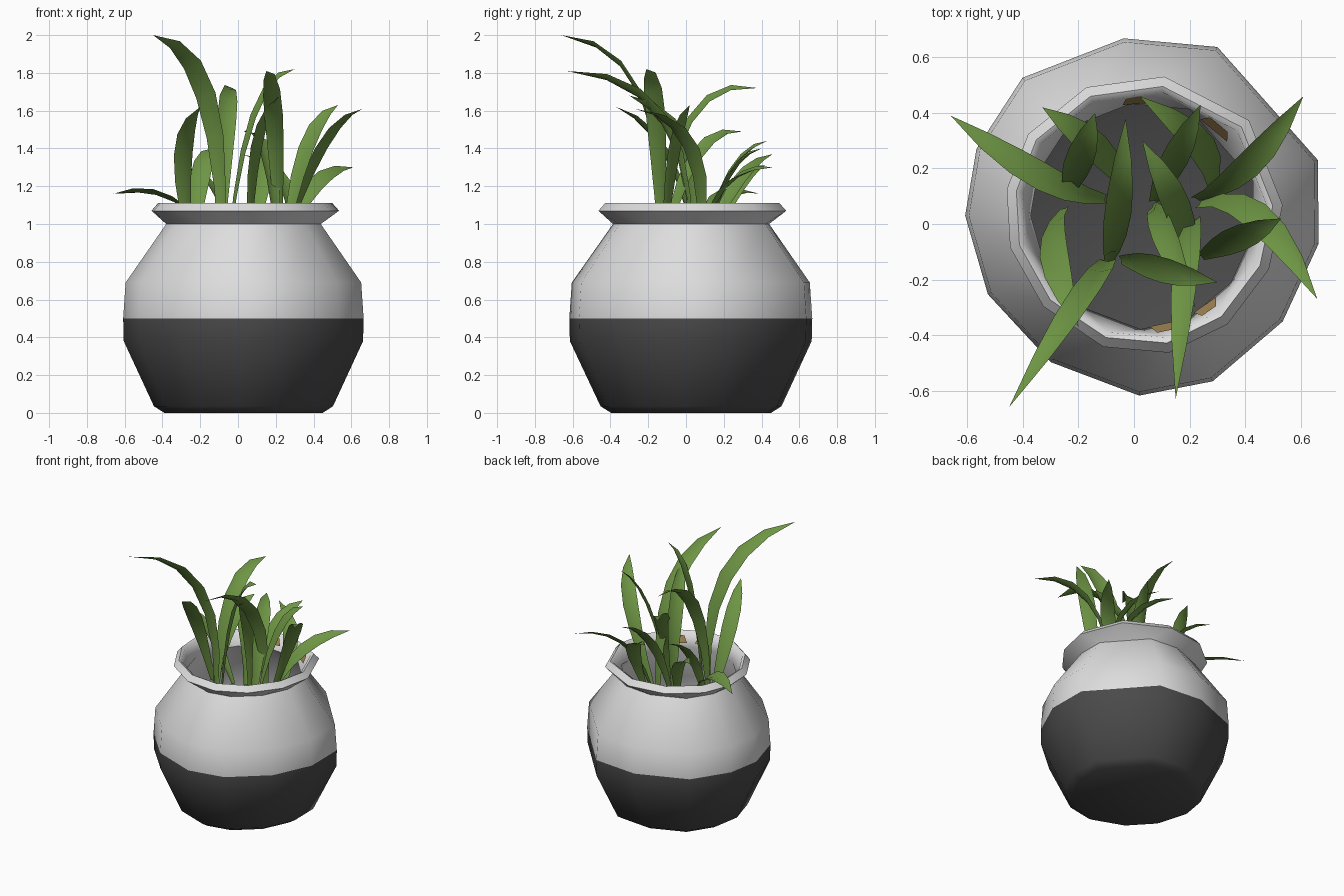
import bpy, bmesh, math
from mathutils import Vector

if "Cube" in bpy.data.objects:
    bpy.data.objects.remove(bpy.data.objects["Cube"])


def material(name, col):
    m = bpy.data.materials.new(name)
    m.diffuse_color = (*col, 1)
    m.use_nodes = True
    m.node_tree.nodes["Principled BSDF"].inputs["Base Color"].default_value = m.diffuse_color
    return m


LIGHT = material("pale grey glaze", (0.73, 0.73, 0.73))
DARK = material("charcoal glaze", (0.068, 0.068, 0.068))
GREEN = material("leaf green", (0.155, 0.30, 0.058))
BROWN = material("soil brown", (0.32, 0.21, 0.08))


def finish(bm, name, mats, angle):
    me = bpy.data.meshes.new(name)
    bm.to_mesh(me)
    bm.free()
    ob = bpy.data.objects.new(name, me)
    bpy.context.collection.objects.link(ob)
    for m in mats:
        me.materials.append(m)
    bpy.ops.object.select_all(action='DESELECT')
    ob.select_set(True)
    bpy.context.view_layer.objects.active = ob
    bpy.ops.object.shade_smooth_by_angle(angle=math.radians(angle))
    return ob


# Pot: irregular twelve-sided lathe, outer wall then lip then thin inner wall
CX, CY = 0.03, 0.03
SIDES = [(-153, .626), (-122, .624), (-91, .65), (-67, .65), (-37, .635), (-9, .645),
         (17.6, .665), (66, .667), (96, .644), (131, .66), (158, .646), (180, .64)]
n = len(SIDES)
PROFILE = [(.42, 0), (.475, .035), (.635, .38), (.638, .5), (.625, .69), (.41, 1.0),
           (.495, 1.07), (.46, 1.11), (.44, 1.10), (.402, 1.0), (.61, .69),
           (.624, .5), (.62, .39), (.465, .045), (.41, .012)]
LIP = (6, 7, 8)                         # rings turned half a step
bm = bmesh.new()
rings = []
for k, (r, z) in enumerate(PROFILE):
    ring = []
    for i, (a, s) in enumerate(SIDES):
        if k in LIP:
            a2, s2 = SIDES[(i + 1) % n]
            a, s = a + ((a2 - a) % 360) / 2, (s + s2) / 2
        a = math.radians(a)
        rr = r * s / .64
        ring.append(bm.verts.new((CX + rr * math.cos(a), CY + rr * math.sin(a), z)))
    rings.append(ring)
for k in range(len(rings) - 1):
    lo, hi = rings[k], rings[k + 1]
    for i in range(n):
        j = (i + 1) % n
        if (k in LIP) == (k + 1 in LIP):
            bm.faces.new((lo[i], lo[j], hi[j], hi[i]))
        else:
            a, b = (hi, lo) if k in LIP else (lo, hi)
            bm.faces.new((a[i], a[j], b[i]))
            bm.faces.new((a[j], b[j], b[i]))
bm.faces.new(rings[0][::-1])
bm.faces.new(rings[-1])
bmesh.ops.recalc_face_normals(bm, faces=bm.faces)
for f in bm.faces:
    f.material_index = 1 if f.calc_center_median().z < .5 else 0
finish(bm, "pot", [LIGHT, DARK], 60)

# Soil traces on the inside of the lip
bm = bmesh.new()
for deg, half, r in ((50, 9, .405), (94, 6, .405), (-55, 7, .395), (-78, 8, .40)):
    q = []
    for da, dr, z in ((-half, 0, 1.04), (half, 0, 1.04), (half * .6, .025, 1.085), (-half * .6, .025, 1.085)):
        a = math.radians(deg + da)
        q.append(bm.verts.new((CX + (r + dr) * math.cos(a), CY + (r + dr) * math.sin(a), z)))
    bm.faces.new(q)
finish(bm, "soil_traces", [BROWN], 30)

# Leaves: base x, y / middle point / tip / roll in degrees
LEAVES = [
    ((-.10, .09), (-.33, .17, 1.13), (-.66, .39, 1.16), 20),
    ((-.09, -.13), (-.17, -.23, 1.68), (-.45, -.66, 2.0), 35),
    ((.22, .02), (.19, -.12, 1.56), (.15, -.63, 1.81), 30),
    ((.06, .06), (.10, -.02, 1.42), (.22, -.30, 1.68), 30),
    ((-.09, -.14), (-.06, .02, 1.55), (-.03, .38, 1.72), 25),
    ((-.05, -.13), (.08, -.16, 1.57), (.30, -.21, 1.82), 30),
    ((.21, -.12), (.16, .05, 1.36), (.03, .30, 1.49), 20),
    ((.22, .09), (.40, .20, 1.20), (.61, .46, 1.30), 25),
    ((.23, .07), (.44, .03, 1.40), (.66, -.27, 1.61), 0),
    ((.24, -.12), (.36, -.06, 1.40), (.53, .02, 1.63), 25),
    ((.07, .08), (.14, .22, 1.27), (.24, .43, 1.44), 25),
    ((.27, .10), (.25, .27, 1.22), (.02, .46, 1.37), 10),
    ((-.02, .12), (-.13, .27, 1.20), (-.33, .42, 1.31), 15),
    ((-.24, .10), (-.20, .22, 1.25), (-.14, .40, 1.40), 15),
    ((-.25, .06), (-.29, -.10, 1.37), (-.20, -.37, 1.62), 15),
]
WIDTHS = [.016, .030, .045, .053, .050, .033, 0]


def leaf(index, base, mid, tip, roll):
    b, m, t = Vector((*base, .85)), Vector(mid), Vector(tip)
    c = m * 2 - (b + t) / 2             # bezier handle so the curve meets mid
    flat = Vector((t.y - b.y, b.x - t.x, 0)).normalized()
    roll = math.radians(roll)
    bm = bmesh.new()
    prev = None
    for k, w in enumerate(WIDTHS):
        u = k / (len(WIDTHS) - 1)
        p = b * (1 - u) ** 2 + c * 2 * u * (1 - u) + t * u * u
        tan = (c - b) * (1 - u) + (t - c) * u
        up = flat.cross(tan).normalized()
        side = flat * math.cos(roll) - up * math.sin(roll)
        nrm = up * math.cos(roll) + flat * math.sin(roll)
        if w:
            row = [bm.verts.new(p - side * w), bm.verts.new(p - nrm * w * .3),
                   bm.verts.new(p + side * w)]
        else:
            row = [bm.verts.new(p)] * 3
        if prev:
            for i in (0, 1):
                vs = [prev[i], prev[i + 1], row[i + 1], row[i]]
                bm.faces.new(vs if w else vs[:3])
        prev = row
    finish(bm, f"leaf_{index}", [GREEN], 50)


for i, spec in enumerate(LEAVES):
    leaf(i + 1, *spec)
